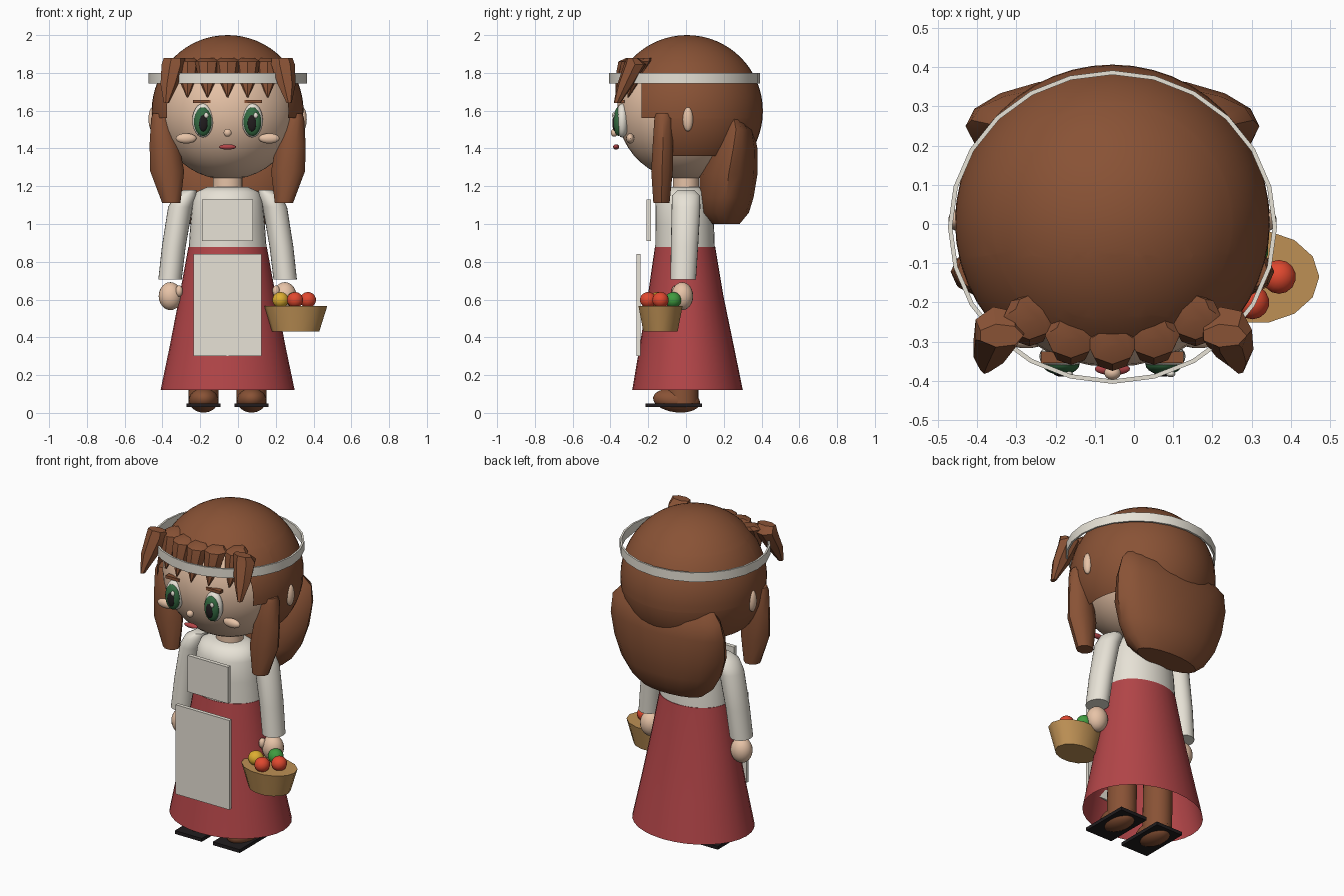
import bpy, bmesh, math
from mathutils import Matrix, Vector

CX = -0.055  # centre line of the figure


def mat(name, r, g, b):
    m = bpy.data.materials.new(name)
    m.diffuse_color = (r, g, b, 1)
    return m


HAIR = mat("hair_brown", 0.25, 0.085, 0.036)
SKIN = mat("skin", 0.85, 0.58, 0.41)
CREAM = mat("cream_cloth", 0.82, 0.78, 0.69)
RED = mat("skirt_red", 0.45, 0.06, 0.065)
BLACK = mat("black", 0.015, 0.012, 0.013)
IRIS = mat("iris_green", 0.035, 0.15, 0.055)
APPLE = mat("apple_red", 0.75, 0.065, 0.028)
LEMON = mat("lemon_yellow", 0.72, 0.42, 0.03)
LIME = mat("lime_green", 0.05, 0.33, 0.05)
WICKER = mat("wicker_tan", 0.51, 0.28, 0.09)


def finish(name, bm, material, angle=40):
    bmesh.ops.recalc_face_normals(bm, faces=bm.faces[:])
    me = bpy.data.meshes.new(name)
    bm.to_mesh(me)
    bm.free()
    me.materials.append(material)
    ob = bpy.data.objects.new(name, me)
    bpy.context.collection.objects.link(ob)
    if angle:
        bpy.ops.object.select_all(action='DESELECT')
        ob.select_set(True)
        bpy.context.view_layer.objects.active = ob
        bpy.ops.object.shade_smooth_by_angle(angle=math.radians(angle))
    return ob


def ball(name, x, y, z, rx, ry, rz, material, seg=20, tilt=0):
    bm = bmesh.new()
    m = (Matrix.Translation((CX + x, y, z)) @ Matrix.Rotation(tilt, 4, 'X')
         @ Matrix.Diagonal((rx, ry, rz, 1)))
    bmesh.ops.create_uvsphere(bm, u_segments=seg, v_segments=seg // 2 + 2, radius=1, matrix=m)
    return finish(name, bm, material)


def box(name, x0, x1, y0, y1, z0, z1, material):
    bm = bmesh.new()
    m = (Matrix.Translation((CX + (x0 + x1) / 2, (y0 + y1) / 2, (z0 + z1) / 2))
         @ Matrix.Diagonal((abs(x1 - x0), y1 - y0, z1 - z0, 1)))
    bmesh.ops.create_cube(bm, size=1, matrix=m)
    return finish(name, bm, material, 0)


def loft(name, rings, material, sides=24, bottom=True, top=True, angle=40):
    """Skin elliptical rings (x, y, z, rx, ry), listed from low to high."""
    bm = bmesh.new()
    loops = []
    for x, y, z, rx, ry in rings:
        loops.append([bm.verts.new((CX + x + rx * math.cos(a), y + ry * math.sin(a), z))
                      for a in (math.tau * i / sides for i in range(sides))])
    for lo, hi in zip(loops, loops[1:]):
        for i in range(sides):
            j = (i + 1) % sides
            bm.faces.new((lo[i], lo[j], hi[j], hi[i]))
    if bottom:
        bm.faces.new(loops[0][::-1])
    if top:
        bm.faces.new(loops[-1])
    return finish(name, bm, material, angle)


# Head and neck
ball("head", 0, 0, 1.605, 0.37, 0.365, 0.37, SKIN, 40)
loft("neck", [(0, 0, 1.15, 0.078, 0.07), (0, 0, 1.26, 0.078, 0.07)], SKIN)
loft("collar", [(0, 0, 1.17, 0.085, 0.078), (0, 0, 1.195, 0.085, 0.078)], CREAM)

# Hair cap: a sphere opened at the face and cut off at the nape
bm = bmesh.new()
bmesh.ops.create_uvsphere(bm, u_segments=48, v_segments=32, radius=0.402,
                          matrix=Matrix.Translation((CX, 0.005, 1.598)))
for co, no in (((0, 0, 1.86), (0, 0, 1)), ((0, 0, 1.56), (0, 0, 1)), ((0, 0, 1.36), (0, 0, 1)),
               ((0, -0.235, 0), (0, 1, 0)), ((0, -0.08, 0), (0, 1, 0))):
    bmesh.ops.bisect_plane(bm, geom=bm.verts[:] + bm.edges[:] + bm.faces[:],
                           plane_co=co, plane_no=no)
gone = []
for f in bm.faces:
    c = f.calc_center_median()
    if c.z < 1.36 or (c.y < -0.08 and c.z < 1.56) or (c.y < -0.235 and c.z < 1.86):
        gone.append(f)
bmesh.ops.delete(bm, geom=gone, context='FACES')
finish("hair_cap", bm, HAIR)

# Long hair behind
loft("back_hair", [(0, 0.21, 1.0, 0.20, 0.075), (0, 0.205, 1.06, 0.27, 0.13),
                   (0, 0.215, 1.14, 0.32, 0.145), (0, 0.225, 1.26, 0.36, 0.155),
                   (0, 0.25, 1.40, 0.375, 0.13), (0, 0.265, 1.50, 0.36, 0.095),
                   (0, 0.25, 1.58, 0.29, 0.04)], HAIR, 18)

# Fringe spikes, pointing down
for i in range(5):
    x = (i - 2) * 0.106
    back = 0.28 * x * x / 0.2
    loft("fringe_spike", [(x, -0.37 + back, 1.67, 0.003, 0.003),
                          (x, -0.335 + back, 1.77, 0.05, 0.04),
                          (x, -0.30 + back, 1.86, 0.066, 0.058),
                          (x, -0.28 + back, 1.88, 0.035, 0.035)], HAIR, 8, angle=30)

# Headband: thin upright ring
bm = bmesh.new()
N = 24
quad = [(0.42, 0.40, 1.745), (0.42, 0.40, 1.80), (0.409, 0.389, 1.80), (0.409, 0.389, 1.745)]
rows = [[bm.verts.new((CX + rx * math.cos(math.tau * i / N), -0.008 + ry * math.sin(math.tau * i / N), z))
         for rx, ry, z in quad] for i in range(N)]
for i in range(N):
    a, b = rows[i], rows[(i + 1) % N]
    for k in range(4):
        bm.faces.new((a[k], b[k], b[(k + 1) % 4], a[(k + 1) % 4]))
finish("headband", bm, CREAM, 30)

# Face centre
ball("nose", 0, -0.38, 1.483, 0.021, 0.018, 0.021, SKIN)
ball("mouth", 0, -0.37, 1.408, 0.045, 0.016, 0.014, RED)

# Mirrored parts
for s, side in ((-1, "left"), (1, "right")):
    # face details
    ball("ear_" + side, s * 0.395, 0.01, 1.555, 0.024, 0.028, 0.065, SKIN)
    ball("eye_white_" + side, s * 0.131, -0.338, 1.548, 0.056, 0.036, 0.09, CREAM)
    ball("iris_" + side, s * 0.131, -0.358, 1.542, 0.047, 0.027, 0.076, IRIS)
    ball("pupil_" + side, s * 0.129, -0.377, 1.535, 0.024, 0.013, 0.045, BLACK)
    ball("eye_glint_" + side, s * 0.131 + 0.018, -0.383, 1.575, 0.012, 0.008, 0.015, CREAM, 12)
    box("brow_" + side, s * 0.09, s * 0.182, -0.355, -0.325, 1.64, 1.657, HAIR)
    ball("cheek_" + side, s * 0.22, -0.295, 1.453, 0.055, 0.022, 0.027, SKIN)

    # side locks and front tufts
    loft("side_lock_" + side, [(s * 0.298, -0.13, 1.11, 0.048, 0.045),
                               (s * 0.32, -0.127, 1.28, 0.09, 0.06),
                               (s * 0.335, -0.122, 1.42, 0.078, 0.057),
                               (s * 0.355, -0.12, 1.56, 0.05, 0.05),
                               (s * 0.36, -0.12, 1.585, 0.035, 0.04)], HAIR, 10)
    loft("front_tuft_" + side, [(s * 0.325, -0.365, 1.64, 0.014, 0.018),
                                (s * 0.31, -0.32, 1.74, 0.05, 0.045),
                                (s * 0.29, -0.27, 1.845, 0.066, 0.06),
                                (s * 0.285, -0.285, 1.88, 0.058, 0.03)], HAIR, 7, angle=25)

    # sleeves and hands
    loft("sleeve_" + side, [(s * 0.305, -0.015, 0.705, 0.062, 0.068),
                            (s * 0.285, -0.008, 0.88, 0.063, 0.072),
                            (s * 0.25, 0.0, 1.09, 0.065, 0.076),
                            (s * 0.222, 0.0, 1.15, 0.06, 0.074),
                            (s * 0.20, 0.0, 1.18, 0.035, 0.045)], CREAM, angle=50)
    ball("hand_" + side, s * 0.303, -0.02, 0.618, 0.062, 0.058, 0.074, SKIN)
    ball("thumb_" + side, s * 0.257, -0.055, 0.645, 0.02, 0.022, 0.03, SKIN, 12)

    # legs, feet and soles
    x = s * 0.127
    loft("leg_" + side, [(x, -0.02, 0.05, 0.08, 0.085), (x, -0.01, 0.5, 0.08, 0.08)], HAIR)
    ball("foot_" + side, x, -0.05, 0.066, 0.078, 0.125, 0.063, HAIR, 24, tilt=-0.12)
    box("sole_" + side, x - 0.09, x + 0.09, -0.215, 0.085, 0.031, 0.051, BLACK)

# Dress
loft("bodice", [(0, -0.005, 0.86, 0.207, 0.158), (0, -0.007, 1.0, 0.197, 0.155),
                (0, -0.012, 1.12, 0.185, 0.148), (0, -0.01, 1.17, 0.165, 0.125),
                (0, -0.005, 1.195, 0.11, 0.085)], CREAM, 32, angle=60)
loft("skirt", [(0, 0.008, 0.12, 0.355, 0.293), (0, 0.004, 0.35, 0.307, 0.25),
               (0, -0.002, 0.62, 0.255, 0.20), (0, -0.005, 0.877, 0.208, 0.16)],
     RED, 32, bottom=False)
box("apron_skirt", -0.18, 0.18, -0.262, -0.24, 0.30, 0.84, CREAM)
box("apron_bib", -0.135, 0.135, -0.21, -0.186, 0.91, 1.13, CREAM)

# Basket of fruit
BX = 0.305 - CX
loft("basket", [(BX, -0.135, 0.43, 0.125, 0.093), (BX, -0.135, 0.567, 0.168, 0.12)],
     WICKER, 14, angle=35)
for name, x, y, m in (("lemon", 0.225, -0.15, LEMON), ("apple_front", 0.302, -0.2, APPLE),
                      ("apple_side", 0.37, -0.135, APPLE), ("lime", 0.30, -0.068, LIME)):
    ball(name, x - CX, y, 0.598, 0.044, 0.044, 0.042, m, 14)
